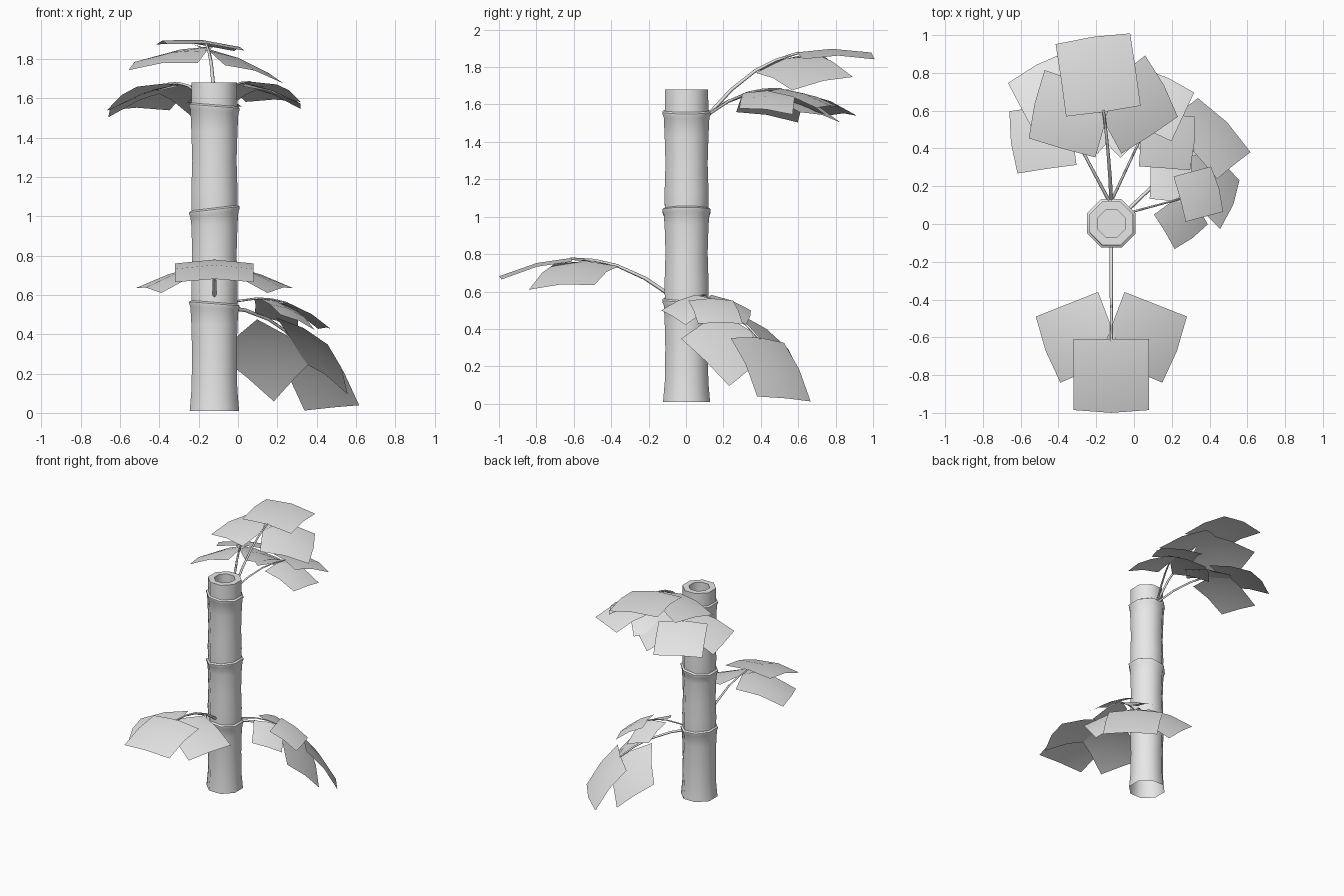
import bpy, bmesh
from math import radians, sin, cos, pi
from mathutils import Matrix, Vector

cube = bpy.data.objects.get("Cube")
if cube:
    bpy.data.objects.remove(cube)

grey = bpy.data.materials.new("light_grey")
grey.use_nodes = True
grey.diffuse_color = (0.8, 0.8, 0.8, 1)
grey.node_tree.nodes["Principled BSDF"].inputs["Base Color"].default_value = (0.8, 0.8, 0.8, 1)


def finish(name, bm, angle):
    """Turn a bmesh into a smooth shaded object."""
    mesh = bpy.data.meshes.new(name)
    bm.to_mesh(mesh)
    bm.free()
    mesh.materials.append(grey)
    obj = bpy.data.objects.new(name, mesh)
    bpy.context.collection.objects.link(obj)
    bpy.ops.object.select_all(action='DESELECT')
    obj.select_set(True)
    bpy.context.view_layer.objects.active = obj
    bpy.ops.object.shade_smooth_by_angle(angle=radians(angle))
    return obj


def add_ring(bm, centre, radius, z, tilt, sides=8):
    ring = []
    for i in range(sides):
        a = 2 * pi * (i + 0.5) / sides
        x, y = radius * cos(a), radius * sin(a)
        ring.append(bm.verts.new((centre[0] + x, centre[1] + y, z + tilt * x)))
    return ring


def bridge(bm, low, high):
    n = len(low)
    for i in range(n):
        j = (i + 1) % n
        bm.faces.new((low[i], low[j], high[j], high[i]))


# Trunk: eight-sided cane, open below, with tilted joints and a hollow top
profile = [(0.136, 0.01, 0), (0.126, 0.12, 0), (0.123, 0.3, 0), (0.127, 0.45, 0)]
for z, tilt in ((0.555, -0.08), (1.035, 0.12), (1.56, -0.08)):
    profile += [(0.132, z - 0.025, tilt), (0.139, z - 0.01, tilt),
                (0.139, z, tilt), (0.126, z + 0.008, tilt)]
    if z < 1.5:
        profile += [(0.127, z + 0.1, 0), (0.122, z + 0.25, 0), (0.127, z + 0.4, 0)]
profile += [(0.125, 1.68, 0), (0.078, 1.68, 0), (0.078, 1.58, 0)]

bm = bmesh.new()
rings = [add_ring(bm, (-0.12, 0.003), *p) for p in profile]
for low, high in zip(rings, rings[1:]):
    bridge(bm, low, high)
bm.faces.new(rings[-1])
finish("trunk", bm, 50)

# Leaf corners in branch space: base right, base left, tip left, tip right
MIDDLE = [(0.54, -0.2, 0.185), (0.54, 0.2, 0.185), (0.915, 0.2, 0.09), (0.915, -0.2, 0.09)]
LEFT = [(0.63, -0.06, 0.175), (0.29, 0.07, 0.16), (0.42, 0.4, 0.06), (0.77, 0.27, 0.035)]


def add_leaf(bm, corners, matrix, mirror=1, bulge=0.02):
    """A two by two sheet, arched along and across."""
    a, b, c, d = (Vector((x, y * mirror, z)) for x, y, z in corners)
    outward = ((c + d) - (a + b)).normalized()
    grid = []
    for i in range(3):
        u = i / 2
        row = []
        for j in range(3):
            v = j / 2
            p = a.lerp(b, v).lerp(d.lerp(c, v), u)
            p.z += bulge * 4 * (u * (1 - u) + v * (1 - v))
            if i == 2 and j == 1:
                p += outward * 0.015
            row.append(bm.verts.new(matrix @ p))
        grid.append(row)
    for i in range(2):
        for j in range(2):
            quad = [grid[i][j], grid[i + 1][j], grid[i + 1][j + 1], grid[i][j + 1]]
            bm.faces.new(quad if mirror > 0 else quad[::-1])


def branch(name, base, heading, pitch, roll, scale):
    matrix = (Matrix.Translation(base)
              @ Matrix.Rotation(radians(heading), 4, 'Z')
              @ Matrix.Rotation(radians(-pitch), 4, 'Y')
              @ Matrix.Rotation(radians(roll), 4, 'X')
              @ Matrix.Scale(scale, 4))
    # Three leaves
    bm = bmesh.new()
    add_leaf(bm, MIDDLE, matrix)
    add_leaf(bm, LEFT, matrix)
    add_leaf(bm, LEFT, matrix, mirror=-1)
    finish(name + "_leaves", bm, 40)
    # Thin curved stem
    curve = bpy.data.curves.new(name + "_stem", 'CURVE')
    curve.dimensions = '3D'
    curve.bevel_depth = 0.009 * scale
    curve.bevel_resolution = 0
    curve.use_fill_caps = True
    path = [(0, 0), (0.15, 0.1), (0.3, 0.168), (0.42, 0.196), (0.55, 0.205)]
    spline = curve.splines.new('POLY')
    spline.points.add(len(path) - 1)
    for i, (x, z) in enumerate(path):
        spline.points[i].co = (*(matrix @ Vector((x, 0, z - 0.004))), 1)
        spline.points[i].radius = 1.15 - 0.1 * i
    curve.materials.append(grey)
    stem = bpy.data.objects.new(name + "_stem", curve)
    bpy.context.collection.objects.link(stem)


# Branches: base, heading, pitch, roll, scale
branch("front_branch", (-0.12, -0.07, 0.575), -90, 0, 0, 1)
branch("top_branch", (-0.12, 0.12, 1.55), 97, 14, 5, 1)
branch("upper_right_branch", (-0.12, 0.1, 1.545), 118, -6, 0, 0.9)
branch("upper_left_branch", (-0.12, 0.12, 1.55), 65, -3, 0, 0.77)
branch("small_left_branch", (-0.1, 0.04, 0.54), 15, -17, 0, 0.62)
branch("large_left_branch", (-0.09, 0.02, 0.545), 41, -40, -5, 1)
